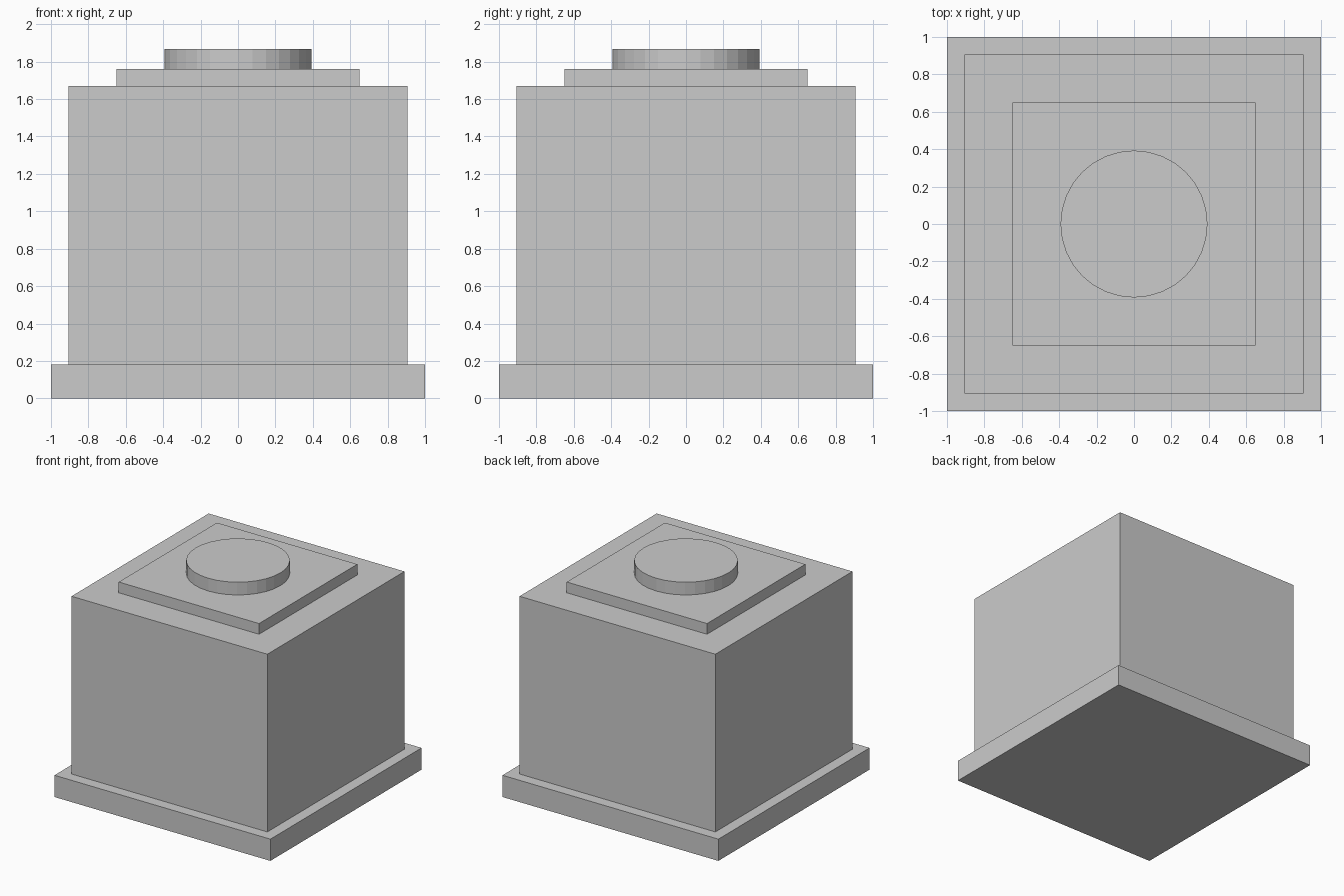
import bpy

if "Cube" in bpy.data.objects:
    bpy.data.objects.remove(bpy.data.objects["Cube"])


def block(name, half, z0, z1):
    """Square block centred on the z axis, from z0 up to z1."""
    bpy.ops.mesh.primitive_cube_add(size=1, location=(0, 0, (z0 + z1) / 2))
    ob = bpy.context.object
    ob.name = name
    ob.scale = (2 * half, 2 * half, z1 - z0)
    bpy.ops.object.transform_apply(location=False, rotation=False, scale=True)
    return ob


# Stacked square parts: wide foot, main body, top plate
block("base_plinth", 1.0, 0.0, 0.182)
block("main_body", 0.907, 0.182, 1.67)
block("top_plate", 0.65, 1.67, 1.76)

# Round button on top, flat-shaded
bpy.ops.mesh.primitive_cylinder_add(
    vertices=32, radius=0.393, depth=0.107, location=(0, 0, 1.76 + 0.107 / 2))
bpy.context.object.name = "round_cap"
